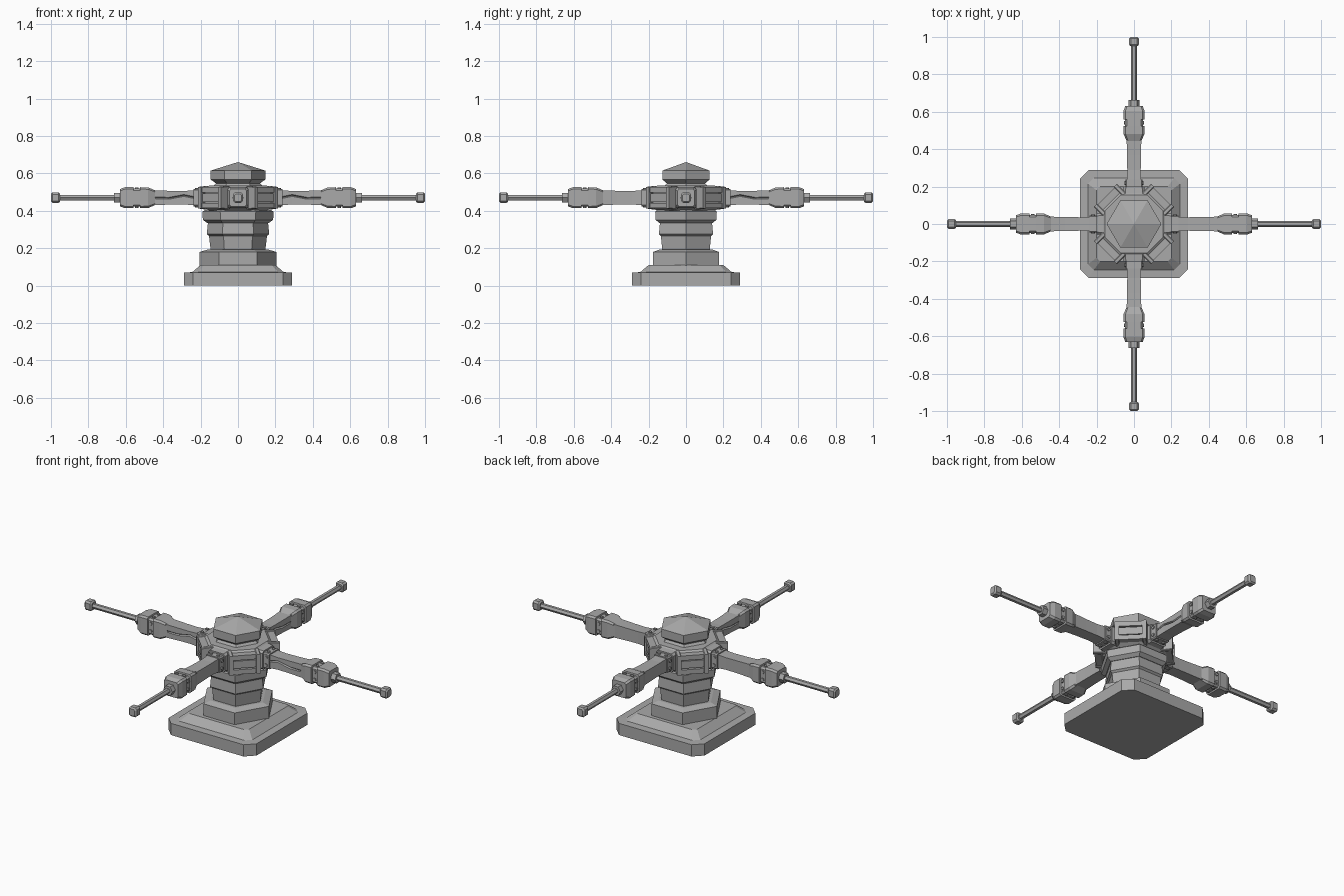
import bpy, bmesh, math
from mathutils import Matrix, Vector

cube = bpy.data.objects.get("Cube")
if cube:
    bpy.data.objects.remove(cube)

stone = bpy.data.materials.new("grey stone")
stone.use_nodes = True
grey = (0.4, 0.4, 0.4, 1)
stone.diffuse_color = grey
stone.node_tree.nodes["Principled BSDF"].inputs["Base Color"].default_value = grey

HUB_Z = 0.47


def loft(name, rings, matrix=Matrix()):
    """Skin a list of equal-length rings and cap both ends, flat shaded."""
    bm = bmesh.new()
    loops = [[bm.verts.new(matrix @ Vector(p)) for p in ring] for ring in rings]
    for a, b in zip(loops, loops[1:]):
        for i in range(len(a)):
            j = (i + 1) % len(a)
            bm.faces.new((a[i], a[j], b[j], b[i]))
    bm.faces.new(loops[0])
    bm.faces.new(loops[-1])
    bmesh.ops.recalc_face_normals(bm, faces=bm.faces)
    mesh = bpy.data.meshes.new(name)
    bm.to_mesh(mesh)
    bm.free()
    mesh.materials.append(stone)
    obj = bpy.data.objects.new(name, mesh)
    bpy.context.collection.objects.link(obj)
    return obj


def octagon(w, h, c):
    """Rectangle with cut corners, as 2D points."""
    return [(w, c - h), (w, h - c), (w - c, h), (c - w, h),
            (-w, h - c), (-w, c - h), (c - w, -h), (w - c, -h)]


def polygon(sides, r, turn=0):
    step = math.tau / sides
    return [(r * math.cos(i * step + turn), r * math.sin(i * step + turn))
            for i in range(sides)]


def tower(name, profile, sides=6):
    """Stacked polygon from (height, radius) pairs."""
    loft(name, [[(x, y, z) for x, y in polygon(sides, r)] for z, r in profile])


def beam(name, sections, matrix):
    """Cut-corner beam along x from (x, half width, half height, cut)."""
    return loft(name, [[(x, y, z) for y, z in octagon(w, h, c)]
                       for x, w, h, c in sections], matrix)


def rod(name, x0, x1, r, matrix, sides=6):
    loft(name, [[(x, y, z) for y, z in polygon(sides, r)] for x in (x0, x1)], matrix)


# Square plinth with cut corners and a sloped upper step
plinth = [(0, 0.29, 0.05), (0.07, 0.29, 0.05), (0.072, 0.245, 0.03), (0.11, 0.2, 0.02)]
loft("plinth", [[(x, y, z) for x, y in octagon(w, w, c)] for z, w, c in plinth])

# Six-sided column
tower("column_foot", [(0.105, 0.205), (0.18, 0.205), (0.192, 0.165)])
tower("column_lower", [(0.18, 0.145), (0.265, 0.155)])
tower("column_upper", [(0.262, 0.15), (0.275, 0.167), (0.345, 0.16)])
tower("column_cap", [(0.335, 0.165), (0.352, 0.188), (0.395, 0.19), (0.405, 0.175)])

# Eight-sided hub
hub = [(0.4, 0.155, 0.09), (0.42, 0.18, 0.095), (0.515, 0.18, 0.095),
       (0.535, 0.155, 0.085)]
loft("hub", [[(x, y, z) for x, y in octagon(w, w, c)] for z, w, c in hub])

# Pointed six-sided head
tower("head_neck", [(0.53, 0.135), (0.55, 0.115)])
tower("head", [(0.545, 0.115), (0.567, 0.146), (0.615, 0.146), (0.66, 0.002)])

for k in range(4):
    lift = Matrix.Translation((0, 0, HUB_Z))
    turn = lift @ Matrix.Rotation(k * math.pi / 2, 4, 'Z')
    side = ("left", "back", "right", "front")[k]

    # Banded panel with end posts on the diagonal of the hub
    diag = lift @ Matrix.Rotation((k + 0.5) * math.pi / 2, 4, 'Z')
    for label, z, h, out in (("top", 0.042, 0.014, 0.21), ("middle", 0, 0.022, 0.206),
                             ("bottom", -0.042, 0.014, 0.21)):
        beam(f"{side}_hub_band_{label}", [(0.17, 0.07, h, 0.004), (out, 0.07, h, 0.004)],
             diag @ Matrix.Translation((0, 0, z)))
    for s in (-1, 1):
        beam(f"{side}_hub_post", [(0.15, 0.012, 0.064, 0.004), (0.216, 0.012, 0.058, 0.004)],
             diag @ Matrix.Translation((0, s * 0.075, 0)))

    # Bracket joining the arm to the hub
    beam(f"{side}_hub_socket", [(0.15, 0.06, 0.06, 0.012), (0.2, 0.055, 0.055, 0.012)], turn)
    beam(f"{side}_bracket", [(0.2, 0.046, 0.046, 0.006), (0.238, 0.046, 0.046, 0.006)], turn)

    # Rough-hewn arm with a groove along one side
    rings = []
    for x, w, h, z, groove in ((0.23, 0.038, 0.04, 0, 0.002), (0.29, 0.036, 0.036, 0.012, 0.01),
                               (0.37, 0.037, 0.037, -0.003, 0.008), (0.47, 0.04, 0.04, 0, 0)):
        near = 1 if k == 2 else -1
        rings.append([(x, near * y, v) for y, v in
                      ((-w, -h), (-w, h), (w, h), (w, z + 0.005),
                       (w - groove, z), (w, z - 0.005), (w, -h))])
    loft(f"{side}_arm", rings, turn)

    # Swollen clamp block with a waist band
    beam(f"{side}_clamp", [(0.44, 0.038, 0.038, 0.008), (0.48, 0.055, 0.055, 0.01),
                           (0.523, 0.056, 0.056, 0.01), (0.525, 0.048, 0.048, 0.01),
                           (0.558, 0.048, 0.048, 0.01), (0.56, 0.056, 0.056, 0.01),
                           (0.605, 0.056, 0.056, 0.01), (0.632, 0.046, 0.046, 0.01)], turn)

    # Bolts on all four sides of the bracket and the clamp waist
    for q in range(4):
        face = turn @ Matrix.Rotation(q * math.pi / 2, 4, 'X')
        for x, reach in ((0.219, 0.052), (0.5415, 0.054)):
            for s in (-1, 1):
                ring = polygon(6, 0.01)
                loft(f"{side}_bolt", [[(x + a, s * 0.023 + b, z) for a, b in ring]
                                      for z in (0.04, reach)], face)

    # Thin rod with a collar and an end nut
    rod(f"{side}_rod_collar", 0.625, 0.662, 0.03, turn)
    rod(f"{side}_rod", 0.65, 0.97, 0.016, turn)
    beam(f"{side}_rod_nut", [(0.952, 0.02, 0.022, 0.008), (0.96, 0.026, 0.028, 0.01),
                             (0.992, 0.026, 0.028, 0.01), (1.0, 0.018, 0.02, 0.007)], turn)
